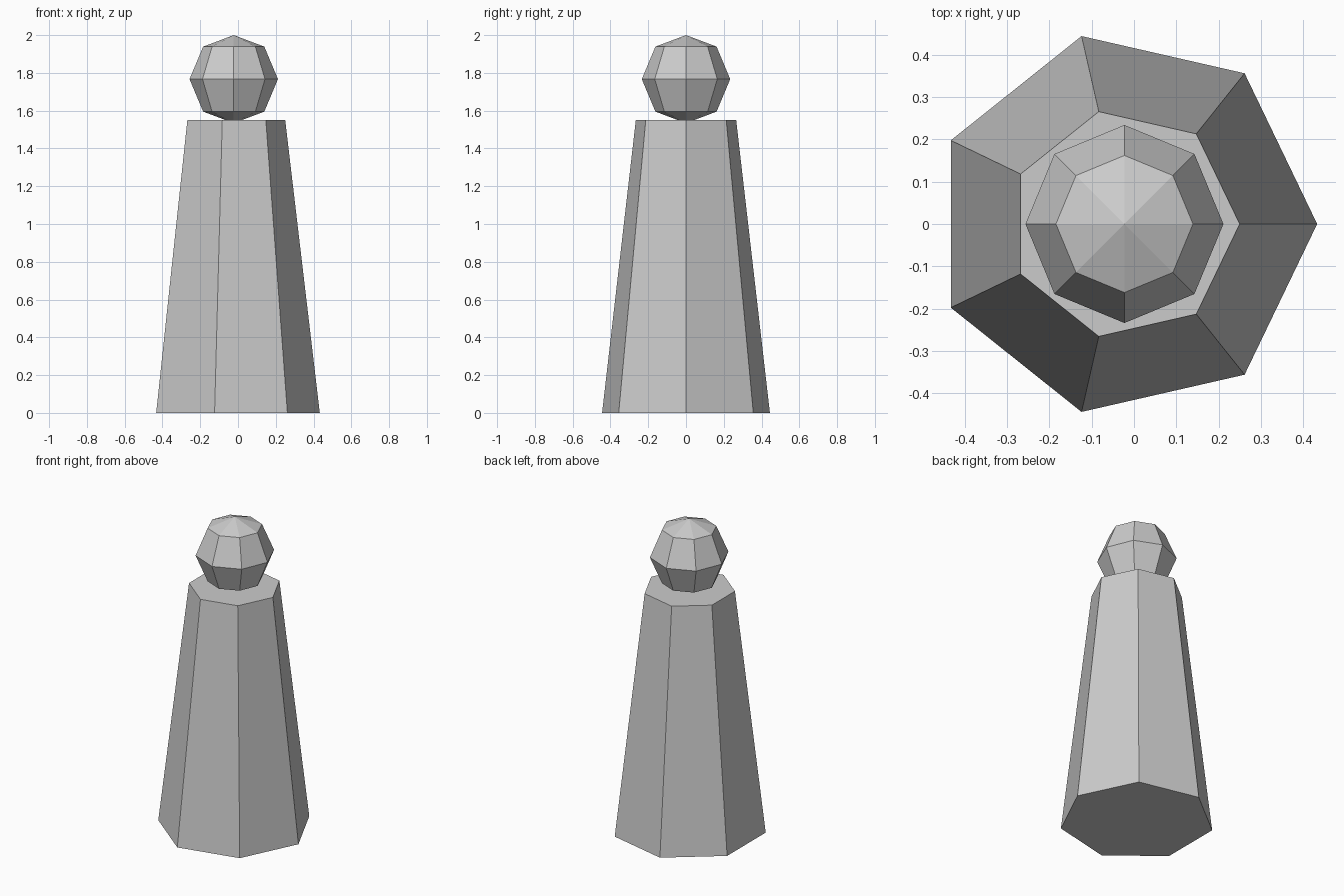
import bpy, bmesh, math

if "Cube" in bpy.data.objects:
    bpy.data.objects.remove(bpy.data.objects["Cube"])

CX = -0.0226  # shared vertical axis

grey = bpy.data.materials.new("light_grey")
grey.diffuse_color = (0.6, 0.6, 0.6, 1)
grey.use_nodes = True
grey.node_tree.nodes["Principled BSDF"].inputs["Base Color"].default_value = grey.diffuse_color


def lathe(name, sides, profile):
    """Flat-faced solid from (radius, z) rings, bottom to top; radius 0 is a pole."""
    bm = bmesh.new()
    rings = []
    for r, z in profile:
        n = sides if r > 0 else 1
        rings.append([bm.verts.new((CX + r * math.cos(math.tau * i / sides),
                                    r * math.sin(math.tau * i / sides), z))
                      for i in range(n)])
    for a, b in zip(rings, rings[1:]):
        for i in range(sides):
            j = (i + 1) % sides
            quad = [a[i % len(a)], a[j % len(a)], b[j % len(b)], b[i % len(b)]]
            bm.faces.new(list(dict.fromkeys(quad)))
    # flat caps on open ends
    for ring in (rings[0][::-1], rings[-1]):
        if len(ring) > 1:
            bm.faces.new(ring)
    bmesh.ops.recalc_face_normals(bm, faces=bm.faces)
    mesh = bpy.data.meshes.new(name)
    bm.to_mesh(mesh)
    bm.free()
    mesh.materials.append(grey)
    obj = bpy.data.objects.new(name, mesh)
    bpy.context.collection.objects.link(obj)
    return obj


# Tapered seven-sided body
lathe("body", 7, [(0.4556, 0), (0.2725, 1.55)])

# Eight-sided faceted ball, sunk slightly into the body
lathe("head", 8, [(0, 1.534), (0.162, 1.595), (0.234, 1.767),
                  (0.162, 1.939), (0, 2.0)])
